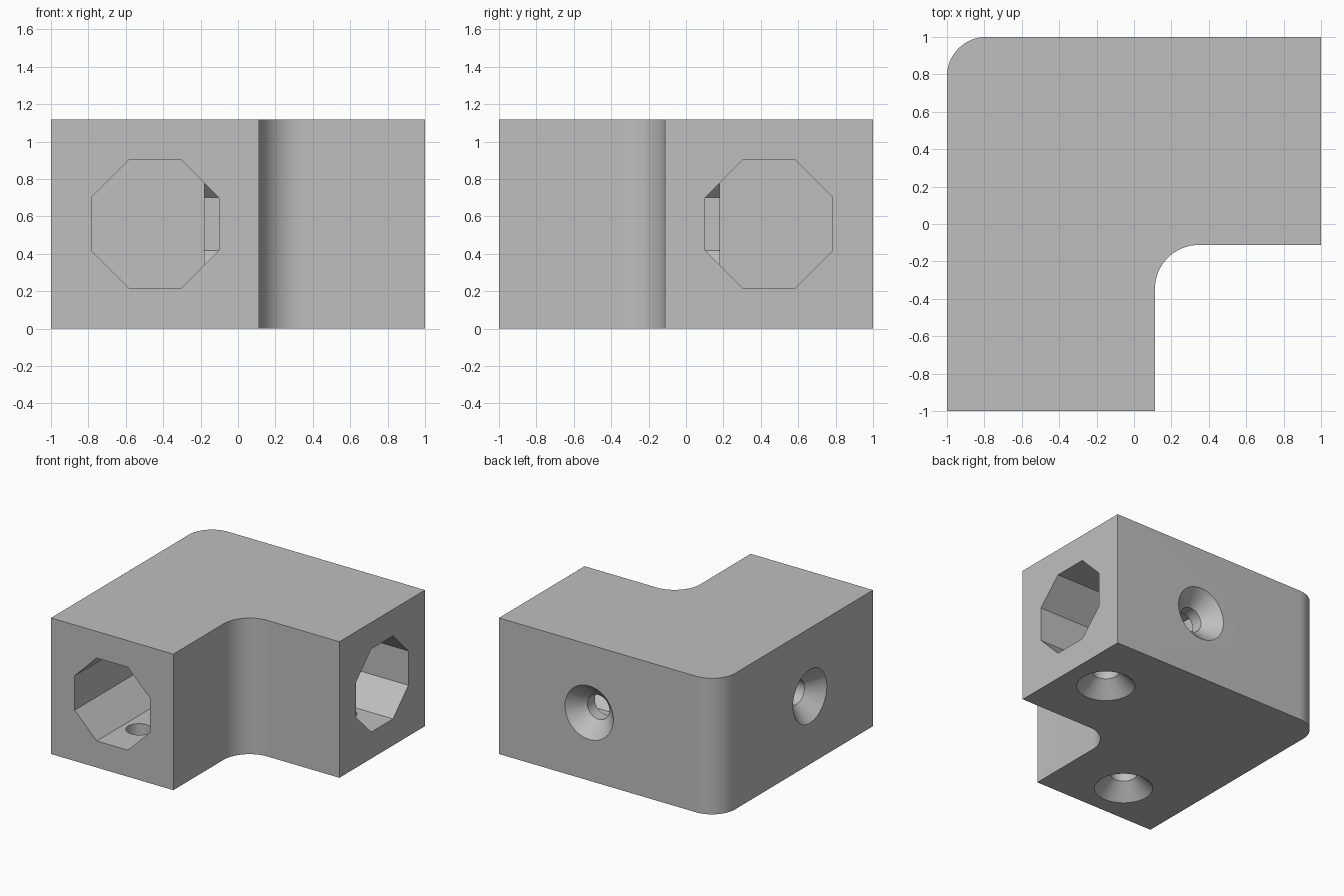
import bpy, bmesh, math
from mathutils import Vector, Matrix

if "Cube" in bpy.data.objects:
    bpy.data.objects.remove(bpy.data.objects["Cube"], do_unlink=True)

HEIGHT = 1.118
MID = HEIGHT / 2
ARM = 0.112       # inner edge of both arms
BORE = 0.443      # distance of the bore axes from the centre lines
BORE_END = 0.18
SCREW = 0.18      # side screw position along each arm

grey = bpy.data.materials.new("plain grey")
grey.use_nodes = True
colour = (0.52, 0.52, 0.52, 1)
grey.diffuse_color = colour
grey.node_tree.nodes["Principled BSDF"].inputs["Base Color"].default_value = colour


def make_object(name, bm):
    mesh = bpy.data.meshes.new(name)
    bmesh.ops.recalc_face_normals(bm, faces=bm.faces[:])
    bm.to_mesh(mesh)
    bm.free()
    mesh.materials.append(grey)
    obj = bpy.data.objects.new(name, mesh)
    bpy.context.collection.objects.link(obj)
    return obj


def arc(cx, cy, radius, start, end, steps=24):
    angles = [math.radians(start + (end - start) * i / steps) for i in range(steps + 1)]
    return [(cx + radius * math.cos(a), cy + radius * math.sin(a)) for a in angles]


# L-shaped body with a rounded outer corner and a filleted inner corner
OUT, IN = 0.21, 0.235
profile = [(-1, -1), (ARM, -1)]
profile += arc(ARM + IN, -ARM - IN, IN, 180, 90)
profile += [(1, -ARM), (1, 1)]
profile += arc(-1 + OUT, 1 - OUT, OUT, 90, 180)
bm = bmesh.new()
base = bm.faces.new([bm.verts.new((x, y, 0)) for x, y in profile])
top = bmesh.ops.extrude_face_region(bm, geom=[base])["geom"]
bmesh.ops.translate(bm, vec=(0, 0, HEIGHT),
                    verts=[v for v in top if isinstance(v, bmesh.types.BMVert)])
body = make_object("corner_bracket", bm)
bpy.context.view_layer.objects.active = body
body.select_set(True)


def cut(start, direction, near, far, r_near, r_far, sides):
    """Remove a prism or cone running along direction from near to far."""
    d = Vector(direction)
    turn = d.to_track_quat("Z", "Y").to_matrix().to_4x4()
    place = Matrix.Translation(Vector(start) + d * (near + far) / 2) @ turn
    bm = bmesh.new()
    bmesh.ops.create_cone(bm, cap_ends=True, segments=sides, radius1=r_near,
                          radius2=r_far, depth=far - near,
                          matrix=place @ Matrix.Rotation(math.pi / sides, 4, "Z"))
    tool = make_object("cutter", bm)
    tool.hide_render = True
    mod = body.modifiers.new("cut", "BOOLEAN")
    mod.operation, mod.solver, mod.object = "DIFFERENCE", "EXACT", tool
    bpy.ops.object.modifier_apply(modifier=mod.name)
    bpy.data.objects.remove(tool, do_unlink=True)


# Octagonal tube sockets, one in each arm
radius = 0.341 / math.cos(math.pi / 8)
depth = 1 + BORE_END
cut((-BORE, -1, MID), (0, 1, 0), -0.1, depth, radius, radius, 8)
cut((1, BORE, MID), (-1, 0, 0), -0.1, depth, radius, radius, 8)

# Countersunk screw holes in the outer sides and the underside
holes = [
    ((SCREW, 1, MID), (0, -1, 0)),
    ((-1, -SCREW, MID), (1, 0, 0)),
    ((0.65, BORE, 0), (0, 0, 1)),
    ((-BORE, -0.65, 0), (0, 0, 1)),
]
for start, direction in holes:
    cut(start, direction, -0.05, 0.17, 0.27, 0.05, 48)
    cut(start, direction, -0.05, 0.3, 0.1, 0.1, 48)

bpy.ops.object.shade_smooth_by_angle(angle=math.radians(30))
